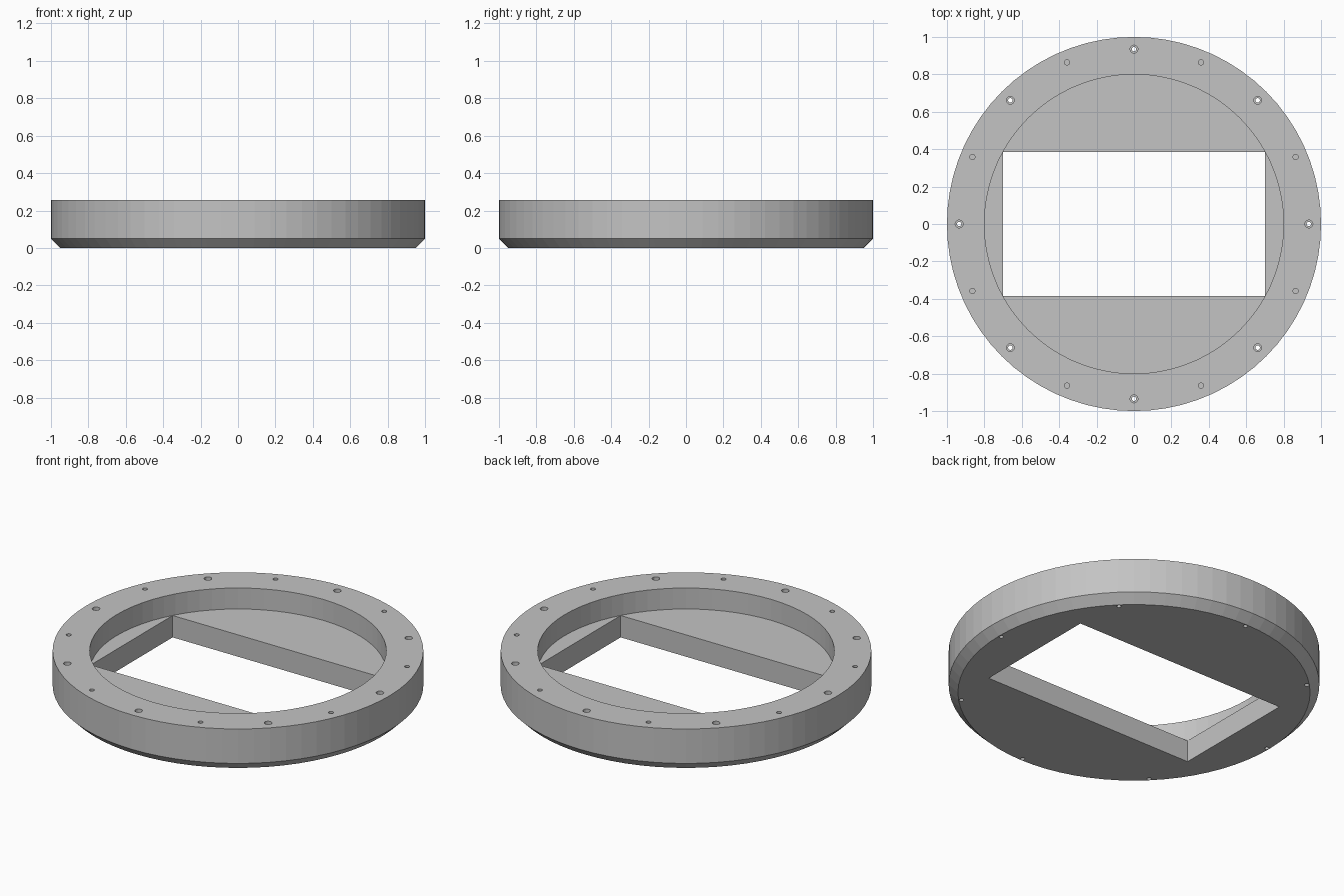
import bpy
import bmesh
from math import cos, sin, pi

if "Cube" in bpy.data.objects:
    bpy.data.objects.remove(bpy.data.objects["Cube"], do_unlink=True)

HEIGHT, FLOOR = 0.255, 0.13
BOLT_RADIUS, BOLT_COUNT = 0.935, 8

grey = bpy.data.materials.new("plain grey")
grey.use_nodes = True
grey.diffuse_color = (0.55, 0.55, 0.55, 1)
grey.node_tree.nodes["Principled BSDF"].inputs["Base Color"].default_value = grey.diffuse_color


def make_object(name, bm):
    bmesh.ops.recalc_face_normals(bm, faces=bm.faces[:])
    mesh = bpy.data.meshes.new(name)
    bm.to_mesh(mesh)
    bm.free()
    mesh.materials.append(grey)
    obj = bpy.data.objects.new(name, mesh)
    bpy.context.collection.objects.link(obj)
    return obj


def add_turned(bm, profile, sides, x=0, y=0):
    """Closed solid turned around a vertical axis from (radius, z) points."""
    rings = [[bm.verts.new((x + r * cos(2 * pi * i / sides), y + r * sin(2 * pi * i / sides), z))
              for i in range(sides)] for r, z in profile]
    for low, high in zip(rings, rings[1:]):
        for i in range(sides):
            j = (i + 1) % sides
            bm.faces.new((low[i], low[j], high[j], high[i]))
    bm.faces.new(rings[0][::-1])
    bm.faces.new(rings[-1])


def cut(target, name, bm):
    """Subtract a solid from the target and discard the cutter."""
    cutter = make_object(name, bm)
    cutter.hide_render = True
    mod = target.modifiers.new(name, 'BOOLEAN')
    mod.operation, mod.solver, mod.object = 'DIFFERENCE', 'EXACT', cutter
    bpy.context.view_layer.update()
    result = target.evaluated_get(bpy.context.evaluated_depsgraph_get())
    mesh = bpy.data.meshes.new_from_object(result)
    target.modifiers.clear()
    target.data = mesh
    bpy.data.objects.remove(cutter, do_unlink=True)


# Chamfered round body
bm = bmesh.new()
add_turned(bm, [(0.95, 0), (1, 0.05), (1, HEIGHT)], 72)
ring = make_object("flange_ring", bm)

# Round recess in the top
bm = bmesh.new()
add_turned(bm, [(0.8, FLOOR), (0.8, HEIGHT + 0.1)], 72)
cut(ring, "recess_cutter", bm)

# Rectangular window through the floor
bm = bmesh.new()
bmesh.ops.create_cube(bm, size=1)
bmesh.ops.scale(bm, vec=(1.4, 0.77, 1), verts=bm.verts[:])
cut(ring, "window_cutter", bm)

# Alternating stepped through holes and small blind holes
bm = bmesh.new()
stepped = [(0.012, -0.1), (0.012, FLOOR), (0.021, FLOOR), (0.021, HEIGHT + 0.1)]
blind = [(0.014, FLOOR), (0.014, HEIGHT + 0.1)]
for i in range(2 * BOLT_COUNT):
    angle = pi * i / BOLT_COUNT
    add_turned(bm, blind if i % 2 else stepped, 16,
               BOLT_RADIUS * cos(angle), BOLT_RADIUS * sin(angle))
cut(ring, "bolt_hole_cutter", bm)
